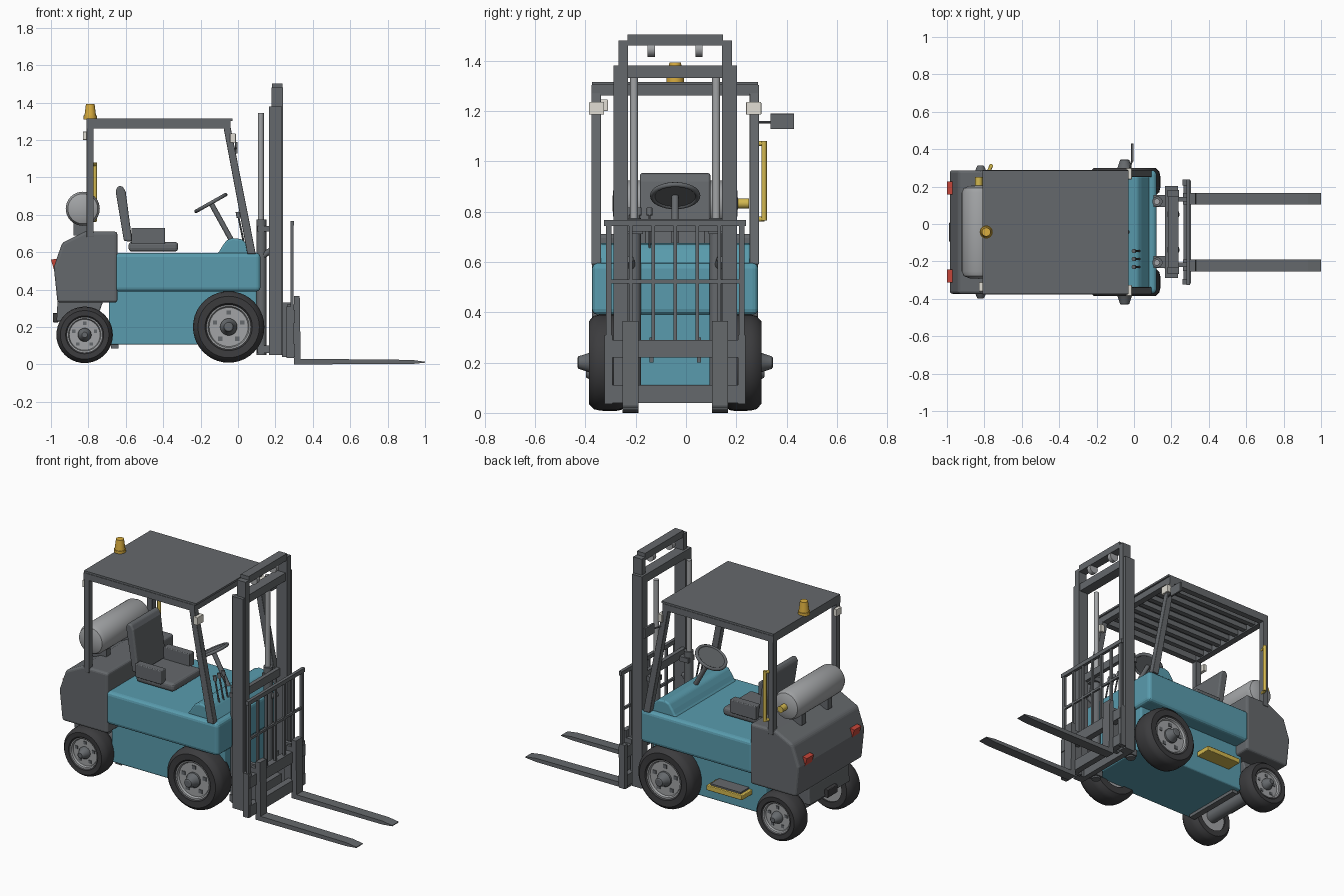
import bpy, bmesh, math
from mathutils import Vector

if "Cube" in bpy.data.objects:
    bpy.data.objects.remove(bpy.data.objects["Cube"])

YC = -0.043          # symmetry plane of the truck
SIDES = ((1, "left"), (-1, "right"))


def material(name, rgb):
    m = bpy.data.materials.new(name)
    m.diffuse_color = (*rgb, 1)
    m.use_nodes = True
    m.node_tree.nodes["Principled BSDF"].inputs["Base Color"].default_value = m.diffuse_color
    return m


TEAL = material("teal", (0.10, 0.33, 0.42))
DARK = material("dark_grey", (0.13, 0.14, 0.15))
RUBBER = material("rubber", (0.045, 0.045, 0.048))
STEEL = material("steel", (0.36, 0.37, 0.38))
YELLOW = material("yellow", (0.65, 0.48, 0.08))
AMBER = material("amber", (0.70, 0.42, 0.05))
RED = material("red", (0.55, 0.06, 0.04))
LAMP = material("lamp", (0.75, 0.73, 0.66))


def finish(name, bm, mat, bevel=0, smooth=False):
    bmesh.ops.recalc_face_normals(bm, faces=bm.faces)
    me = bpy.data.meshes.new(name)
    bm.to_mesh(me)
    bm.free()
    me.materials.append(mat)
    ob = bpy.data.objects.new(name, me)
    bpy.context.collection.objects.link(ob)
    if bevel:
        mod = ob.modifiers.new("bevel", "BEVEL")
        mod.width, mod.segments = bevel, 3
        mod.limit_method, mod.angle_limit = "ANGLE", 0.6
    if smooth:
        me.shade_smooth()
        me.set_sharp_from_angle(angle=math.radians(35))
    return ob


def prism(name, pts, y0, y1, mat=DARK, bevel=0):
    """Side profile in x, z pulled from y0 to y1."""
    bm = bmesh.new()
    f = bm.faces.new([bm.verts.new((x, y0, z)) for x, z in pts])
    ext = bmesh.ops.extrude_face_region(bm, geom=[f])["geom"]
    bmesh.ops.translate(bm, vec=(0, y1 - y0, 0), verts=[v for v in ext if isinstance(v, bmesh.types.BMVert)])
    return finish(name, bm, mat, bevel)


def box(name, x0, x1, y0, y1, z0, z1, mat=DARK, bevel=0):
    return prism(name, [(x0, z0), (x1, z0), (x1, z1), (x0, z1)], y0, y1, mat, bevel)


def rod(name, p, q, r, mat=DARK, r2=None, n=24):
    p, q = Vector(p), Vector(q)
    bm = bmesh.new()
    bmesh.ops.create_cone(bm, cap_ends=True, segments=n, radius1=r, radius2=r if r2 is None else r2, depth=(q - p).length)
    bm.transform((q - p).to_track_quat("Z", "Y").to_matrix().to_4x4())
    bmesh.ops.translate(bm, vec=(p + q) / 2, verts=bm.verts)
    return finish(name, bm, mat, smooth=True)


def lathe(name, profile, x, y, z, s, mat, n=40):
    """Revolve (radius, outward y) points about the axle; s flips the side."""
    bm = bmesh.new()
    vs = [bm.verts.new((r, s * w, 0)) for r, w in profile]
    es = [bm.edges.new(e) for e in zip(vs, vs[1:])]
    bmesh.ops.spin(bm, geom=vs + es, axis=(0, 1, 0), cent=(0, 0, 0), angle=2 * math.pi, steps=n)
    bmesh.ops.remove_doubles(bm, verts=bm.verts, dist=1e-5)
    bmesh.ops.translate(bm, vec=(x, y, z), verts=bm.verts)
    return finish(name, bm, mat, smooth=True)


# Body shell, cowl and chassis
box("body", -0.66, 0.12, YC - 0.33, YC + 0.33, 0.39, 0.595, TEAL, 0.022)
prism("cowl", [(-0.13, 0.57), (-0.10, 0.605), (-0.085, 0.63), (-0.06, 0.665), (-0.03, 0.675), (0.02, 0.67),
               (0.04, 0.65), (0.115, 0.55), (0.115, 0.5)], YC - 0.30, YC + 0.30, TEAL, 0.01)
box("chassis", -0.69, 0.10, YC - 0.23, YC + 0.23, 0.105, 0.42, TEAL, 0.01)
box("drip_pan", -0.68, -0.64, YC - 0.2, YC + 0.2, 0.085, 0.11)
box("step", -0.59, -0.34, YC + 0.2, YC + 0.33, 0.21, 0.24, YELLOW, 0.004)
box("step_tread", -0.57, -0.36, YC + 0.22, YC + 0.315, 0.235, 0.25)

# Counterweight, rear axle housing, hitch and tail lights
prism("counterweight", [(-0.645, 0.33), (-0.645, 0.71), (-0.82, 0.71), (-0.94, 0.65), (-0.985, 0.52), (-0.965, 0.33)],
      YC - 0.33, YC + 0.33, DARK, 0.015)
prism("rear_skirt", [(-0.72, 0.34), (-0.76, 0.23), (-0.97, 0.23), (-0.965, 0.34)], YC - 0.2, YC + 0.2, DARK, 0.008)
box("hitch", -0.99, -0.96, YC - 0.05, YC + 0.05, 0.225, 0.275, RUBBER, 0.004)
for s, side in SIDES:
    y = YC + s * 0.235
    prism("tail_light_" + side, [(-0.97, 0.51), (-0.985, 0.51), (-1.0, 0.56), (-0.965, 0.565)], y - 0.035, y + 0.035, RED)

# Wheels: tyre, dished rim, hub, bolt plates
for s, side in SIDES:
    for nm, x, z, R, out, w, hub in (("front", -0.05, 0.2, 0.191, 0.343, 0.15, 0.045),
                                     ("rear", -0.82, 0.158, 0.151, 0.325, 0.13, 0.03)):
        tag = nm + "_" + side
        k = R * 0.62
        lathe("tyre_" + tag, [(k, out - w), (R * 0.86, out - w), (R * 0.97, out - w + 0.02), (R, out - w + 0.045),
              (R, out - 0.045), (R * 0.97, out - 0.02), (R * 0.86, out), (k + 0.008, out - 0.002), (k, out - 0.012),
              (k, out - w)], x, YC, z, s, RUBBER)
        lathe("rim_" + tag, [(0, out - w + 0.01), (k, out - w + 0.01), (k, out - 0.008), (k * 0.93, out - 0.01),
              (k * 0.88, out - 0.022), (0, out - 0.022)], x, YC, z, s, STEEL)
        lathe("hub_" + tag, [(R * 0.24, out - 0.03), (R * 0.24, out - 0.01), (R * 0.2, out),
              (R * 0.13, out + hub - 0.004), (R * 0.1, out + hub), (0, out + hub)], x, YC, z, s, DARK, 20)
        for i in range(5):
            a = 2 * math.pi * i / 5 + math.pi / 2
            px, pz, h = x + k * 0.65 * math.cos(a), z + k * 0.65 * math.sin(a), R * 0.06
            ya, yb = sorted((YC + s * (out - 0.03), YC + s * (out - 0.018)))
            box(f"wheel_slot_{tag}_{i}", px - h, px + h, ya, yb, pz - h, pz + h)
for nm, x, z in (("front", -0.05, 0.2), ("rear", -0.82, 0.158)):
    rod(nm + "_axle", (x, YC - 0.25, z), (x, YC + 0.25, z), 0.04)

# Overhead guard
box("roof_panel", -0.81, -0.03, YC - 0.33, YC + 0.33, 1.302, 1.314)
for i in range(7):
    y = YC - 0.24 + 0.08 * i
    box(f"roof_slat_{i}", -0.79, -0.05, y - 0.016, y + 0.016, 1.27, 1.303)
for nm, x in (("front", -0.08), ("rear", -0.81)):
    box("roof_beam_" + nm, x, x + 0.04, YC - 0.33, YC + 0.33, 1.262, 1.302)
for s, side in SIDES:
    ya, yb = sorted((YC + s * 0.295, YC + s * 0.333))
    box("roof_rail_" + side, -0.81, -0.04, ya, yb, 1.262, 1.302)
    box("rear_post_" + side, -0.81, -0.772, ya, yb, 0.68, 1.27, DARK, 0.003)
    prism("front_post_" + side, [(-0.078, 1.27), (-0.04, 1.27), (0.095, 0.59), (0.05, 0.59)], ya, yb, DARK, 0.003)
    y = YC + s * 0.312
    box("headlight_" + side, -0.042, -0.012, y - 0.03, y + 0.03, 1.185, 1.235, LAMP, 0.003)
box("rear_work_light", -0.83, -0.808, -0.36, -0.31, 1.2, 1.245, LAMP, 0.003)
rod("beacon_base", (-0.79, YC, 1.31), (-0.79, YC, 1.33), 0.035, AMBER)
rod("beacon", (-0.79, YC, 1.328), (-0.79, YC, 1.393), 0.031, AMBER, 0.023)

# Grab handle and mirror
rod("grab_handle", (-0.765, 0.31, 0.765), (-0.765, 0.31, 1.08), 0.011, YELLOW, n=12)
for z in (0.77, 1.07):
    rod("grab_handle_mount", (-0.765, 0.31, z), (-0.78, 0.27, z), 0.01, YELLOW, n=12)
rod("mirror_arm", (-0.03, 0.27, 1.155), (-0.008, 0.35, 1.155), 0.005, n=10)
box("mirror", -0.016, -0.002, 0.335, 0.43, 1.127, 1.19, DARK, 0.003)

# Gas tank with domed ends, valve and cradle
lathe("gas_tank", [(0, -0.25), (0.05, -0.247), (0.08, -0.235), (0.091, -0.21), (0.091, 0.21), (0.08, 0.235),
                   (0.05, 0.247), (0, 0.25)], -0.83, YC, 0.832, 1, STEEL)
rod("tank_valve", (-0.83, 0.2, 0.832), (-0.83, 0.25, 0.832), 0.02, YELLOW)
for s, side in SIDES:
    y = YC + s * 0.13
    box("tank_cradle_" + side, -0.88, -0.78, y - 0.02, y + 0.02, 0.69, 0.755)

# Seat
box("seat_cushion", -0.585, -0.32, YC - 0.14, YC + 0.14, 0.603, 0.655, DARK, 0.018)
prism("seat_back", [(-0.61, 0.66), (-0.565, 0.655), (-0.60, 0.92), (-0.615, 0.95), (-0.64, 0.955), (-0.655, 0.93)],
      YC - 0.14, YC + 0.14, DARK, 0.01)
for s, side in SIDES:
    y = YC + s * 0.14
    box("seat_bolster_" + side, -0.57, -0.39, y - 0.025, y + 0.025, 0.645, 0.73, DARK, 0.005)

# Steering wheel, column and control levers
c, axis = Vector((-0.145, YC, 0.863)), Vector((-0.49, 0, 0.87)).normalized()
rod("steering_column", (-0.03, YC, 0.655), c, 0.014)
rod("steering_wheel_disc", c - axis * 0.004, c + axis * 0.004, 0.09, n=32)
bpy.ops.mesh.primitive_torus_add(location=c, rotation=axis.to_track_quat("Z", "Y").to_euler(),
                                 major_radius=0.09, minor_radius=0.01, major_segments=32, minor_segments=10)
rim = bpy.context.object
rim.name = "steering_wheel_rim"
rim.data.materials.append(DARK)
rim.data.shade_smooth()
for i, y in enumerate((-0.145, -0.187, -0.23)):
    rod(f"lever_{i}", (0.03, y, 0.655), (0.0, y, 0.8), 0.005, n=10)
    rod(f"lever_knob_{i}", (0.003, y, 0.785), (-0.002, y, 0.815), 0.011, n=12)

# Mast: outer and inner rails, lift and tilt cylinders, pulleys
for s, side in SIDES:
    for nm, a, b, x0, x1, top in (("outer", 0.19, 0.245, 0.165, 0.235, 1.38), ("inner", 0.187, 0.225, 0.18, 0.24, 1.48)):
        ya, yb = sorted((YC + s * a, YC + s * b))
        box(f"{nm}_mast_rail_{side}", x0, x1, ya, yb, 0.05, top)
    y = YC + s * 0.163
    rod("lift_cylinder_" + side, (0.125, y, 0.05), (0.125, y, 0.775), 0.027)
    rod("lift_rod_" + side, (0.122, y, 0.77), (0.122, y, 1.345), 0.016, STEEL)
    box("lift_bracket_" + side, 0.105, 0.17, y - 0.03, y + 0.035, 0.06, 0.1)
    box("lift_clamp_" + side, 0.105, 0.17, y - 0.03, y + 0.035, 0.71, 0.74)
    rod("tilt_cylinder_" + side, (0.08, YC + s * 0.16, 0.54), (0.175, YC + s * 0.18, 0.61), 0.016)
    y = YC + s * 0.095
    rod("chain_pulley_" + side, (0.21, y - 0.014, 1.445), (0.21, y + 0.014, 1.445), 0.03, STEEL)
    box("lift_chain_" + side, 0.236, 0.242, y - 0.008, y + 0.008, 0.2, 0.3)
box("outer_mast_top_bar", 0.165, 0.23, YC - 0.245, YC + 0.245, 1.33, 1.38)
box("outer_mast_mid_bar", 0.165, 0.19, YC - 0.24, YC + 0.24, 0.72, 0.77)
box("outer_mast_foot_bar", 0.165, 0.2, YC - 0.24, YC + 0.24, 0.05, 0.11)
box("inner_mast_top_bar", 0.182, 0.238, YC - 0.19, YC + 0.19, 1.46, 1.503)

# Carriage, load backrest and forks
for i, z in enumerate((0.04, 0.22)):
    box(f"carriage_bar_{i}", 0.265, 0.305, YC - 0.275, YC + 0.275, z, z + 0.07)
for s, side in SIDES:
    y = YC + s * 0.175
    box("carriage_plate_" + side, 0.235, 0.285, y - 0.012, y + 0.012, 0.04, 0.33)
    y = YC + s * 0.265
    box("carriage_end_" + side, 0.26, 0.3, y - 0.015, y + 0.015, 0.035, 0.31)
    y = YC + s * 0.178
    prism("fork_" + side, [(0.3, 0), (0.93, 0.002), (1.0, 0.009), (1.0, 0.014), (0.93, 0.024), (0.335, 0.03),
                           (0.33, 0.365), (0.3, 0.365)], y - 0.032, y + 0.032)
    box("fork_hook_" + side, 0.262, 0.302, y - 0.03, y + 0.03, 0.285, 0.32)
for i in range(7):
    y, w = YC - 0.264 + 0.088 * i, 0.011 if i in (0, 6) else 0.007
    box(f"backrest_bar_{i}", 0.282, 0.297, y - w, y + w, 0.28, 0.75)
box("backrest_top", 0.28, 0.3, YC - 0.282, YC + 0.282, 0.742, 0.767)
box("backrest_mid", 0.283, 0.296, YC - 0.264, YC + 0.264, 0.515, 0.53)
